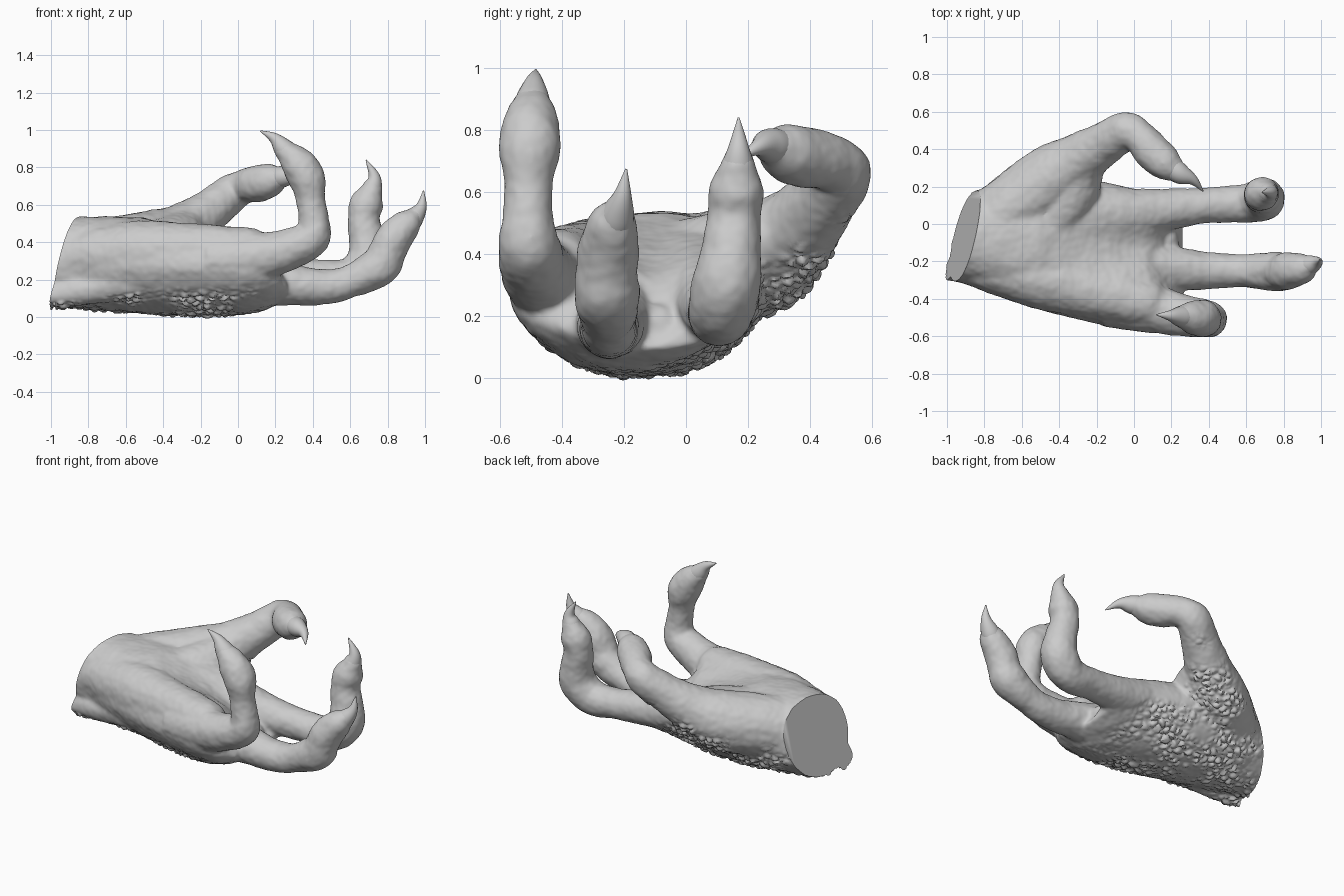
import bpy, bmesh, math
from mathutils import Vector, noise

if "Cube" in bpy.data.objects:
    bpy.data.objects.remove(bpy.data.objects["Cube"])


def spline(pts, steps=7):
    """Catmull-Rom through (x, y, z, radius) points."""
    p = [Vector(q) for q in pts]
    p = [2 * p[0] - p[1]] + p + [2 * p[-1] - p[-2]]
    out = []
    for i in range(1, len(p) - 2):
        a, b, c, d = p[i - 1:i + 3]
        for k in range(steps):
            t = k / steps
            out.append(0.5 * (2 * b + (c - a) * t + (2 * a - 5 * b + 4 * c - d) * t * t
                              + (3 * b - a - 3 * c + d) * t ** 3))
    return out + [p[-2]]


def loft(bm, rings):
    rows = [[bm.verts.new(v) for v in r] for r in rings]
    n = len(rows[0])
    for a, b in zip(rows, rows[1:]):
        for i in range(n):
            bm.faces.new((a[i], a[(i + 1) % n], b[(i + 1) % n], b[i]))
    bm.faces.new(rows[0][::-1])
    bm.faces.new(rows[-1])


def tube(bm, pts, sides=18, round_end=False):
    path = spline(pts)
    pos = [Vector(q[:3]) for q in path]
    rad = [max(q[3], 0.003) for q in path]
    if round_end:
        d, r = (pos[-1] - pos[-2]).normalized(), rad[-1]
        base = pos[-1].copy()
        for a in (25, 50, 70, 85):
            pos.append(base + d * r * math.sin(math.radians(a)))
            rad.append(r * math.cos(math.radians(a)))
    tan = (pos[1] - pos[0]).normalized()
    u = tan.orthogonal().normalized()
    rings = []
    for i, c in enumerate(pos):
        t = (pos[min(i + 1, len(pos) - 1)] - pos[max(i - 1, 0)]).normalized()
        u = (tan.rotation_difference(t) @ u).normalized()
        tan = t
        w = t.cross(u)
        rings.append([c + rad[i] * (math.cos(k * math.tau / sides) * u + math.sin(k * math.tau / sides) * w)
                      for k in range(sides)])
    loft(bm, rings)


def make_object(name, bm):
    bmesh.ops.recalc_face_normals(bm, faces=bm.faces)
    me = bpy.data.meshes.new(name)
    bm.to_mesh(me)
    bm.free()
    ob = bpy.data.objects.new(name, me)
    bpy.context.collection.objects.link(ob)
    return ob


def smooth_shade(ob, angle):
    bpy.ops.object.select_all(action='DESELECT')
    ob.select_set(True)
    bpy.context.view_layer.objects.active = ob
    bpy.ops.object.shade_smooth_by_angle(angle=math.radians(angle))


def clamp(v):
    return max(0, min(1, v))


# Palm and wrist sections: x, y min, y max, z min, z max
sections = [(-1.2, -.28, .12, .055, .53), (-.88, -.32, .17, .045, .535), (-.6, -.43, .25, .025, .535),
            (-.3, -.51, .25, .005, .515), (0, -.565, .19, .012, .485), (.12, -.55, .18, .03, .42),
            (.19, -.5, .17, .055, .33), (.26, -.4, .13, .09, .23)]
bm = bmesh.new()
rings = []
cs = [(x, (a + b) / 2, (c + d) / 2, (b - a) / 2) for x, a, b, c, d in sections]
heights = spline([(x, 0, 0, (d - c) / 2) for x, a, b, c, d in sections])
for (x, cy, cz, ry), h in zip(spline(cs), heights):
    ring = []
    cup = 0.13 * clamp((x + .5) / .5)
    keel = 1 + .5 * clamp((x + .9) / .6)
    for k in range(48):
        t = k * math.tau / 48
        c, s = math.cos(t), math.sin(t)
        y = cy + ry * math.copysign(abs(c) ** .9, c)
        z = cz + h[3] * (s ** .85 if s > 0 else -abs(s) ** keel)
        if s > 0:
            z -= cup * math.exp(-((y + .12) / .17) ** 2) * s
        ring.append((x, y, z))
    rings.append(ring)
loft(bm, rings)

# Fingers and thumb: x, y, z, radius along each bone chain
fingers = {
    "little": [(-.15, -.42, .3, .13), (.1, -.455, .32, .13), (.27, -.49, .36, .112), (.395, -.508, .425, .1),
               (.405, -.51, .52, .083), (.388, -.51, .63, .08), (.37, -.505, .74, .1), (.31, -.5, .83, .09),
               (.25, -.495, .89, .058)],
    "middle": [(0, -.2, .2, .14), (.25, -.24, .175, .115), (.45, -.25, .16, .096), (.6, -.25, .19, .09),
               (.755, -.255, .27, .108), (.795, -.255, .34, .1), (.83, -.25, .415, .1), (.905, -.235, .5, .08),
               (.945, -.22, .54, .05)],
    "index": [(0, .06, .27, .13), (.2, .08, .235, .11), (.4, .1, .215, .095), (.595, .11, .21, .106),
              (.69, .13, .295, .114), (.692, .145, .4, .1), (.672, .155, .52, .088), (.69, .163, .61, .09),
              (.715, .168, .68, .06)],
    "thumb": [(-.7, .04, .34, .19), (-.45, .235, .39, .185), (-.29, .345, .47, .145), (-.15, .435, .57, .115),
              (-.045, .495, .655, .105), (.03, .465, .695, .092), (.1, .385, .712, .1), (.18, .315, .732, .09),
              (.24, .27, .745, .05)],
}
for pts in fingers.values():
    tube(bm, pts, round_end=True)
# Webbing between finger roots, thumb mound, heel along the outer edge, wrist corner
tube(bm, [(-.05, -.34, .27, .11), (.13, -.38, .22, .07)], round_end=True)
tube(bm, [(-.05, -.09, .2, .11), (.17, -.09, .17, .07)], round_end=True)
tube(bm, [(-.45, .0, .36, .15), (-.34, .16, .4, .15), (-.28, .3, .46, .12)], round_end=True)
tube(bm, [(-1.2, -.1, .3, .1), (-.6, -.26, .345, .165), (-.3, -.34, .35, .155), (.06, -.42, .35, .13)], round_end=True)
tube(bm, [(-1.2, -.18, .12, .07), (-.95, -.235, .125, .075), (-.45, -.33, .2, .09)], round_end=True)
hand = make_object("hand", bm)

# Fuse everything into one skin
remesh = hand.modifiers.new("fuse", 'REMESH')
remesh.mode = 'VOXEL'
remesh.voxel_size = .01
soft = hand.modifiers.new("soften", 'SMOOTH')
soft.factor, soft.iterations = .5, 22
skin = bpy.data.meshes.new_from_object(hand.evaluated_get(bpy.context.evaluated_depsgraph_get()))
hand.modifiers.clear()
hand.data = skin

# Pebbled scales on the back of the hand, faint wrinkles elsewhere
bm = bmesh.new()
bm.from_mesh(skin)
bm.normal_update()
moves = []
for v in bm.verts:
    co, n = v.co, v.normal
    facing = clamp((-n.z + .35 * n.y + clamp((.2 - co.z) / .15) * .3 - .4) / .35)
    area = clamp((.2 - co.x) / .25)
    thumb_limit = clamp((.56 - co.z) / .1)
    patch = clamp(.8 + 1.8 * noise.noise(co * 5))
    m = facing * area * thumb_limit * patch
    d = .004 * noise.noise(co * 12) + .002 * noise.noise(co * 30)
    if m > 0:
        f = noise.voronoi(co * 23 + noise.noise_vector(co * 15) * .3)[0]
        d += m * (.02 * min(1, (f[1] - f[0]) * 2) - .007)
    moves.append((v, n.copy() * d))
for v, d in moves:
    v.co += d

# Slanted flat cut at the wrist
bmesh.ops.bisect_plane(bm, geom=bm.verts[:] + bm.edges[:] + bm.faces[:], plane_co=(-.905, -.06, .29),
                       plane_no=(-1, .23, .24), clear_outer=True)
bmesh.ops.holes_fill(bm, edges=[e for e in bm.edges if e.is_boundary], sides=0)
bm.to_mesh(skin)
bm.free()
smooth_shade(hand, 50)

# Curved claws
claws = {
    "little": [(.33, -.5, .82, .06), (.25, -.495, .895, .056), (.195, -.49, .955, .03), (.12, -.485, .995, .003)],
    "middle": [(.88, -.24, .46, .06), (.935, -.222, .525, .056), (.98, -.205, .59, .03), (.992, -.193, .675, .003)],
    "index": [(.69, .163, .6, .06), (.715, .168, .68, .056), (.728, .17, .75, .032), (.685, .17, .84, .003)],
    "thumb": [(.16, .33, .735, .06), (.245, .27, .75, .056), (.315, .235, .745, .028), (.37, .175, .71, .003)],
}
for name, pts in claws.items():
    bm = bmesh.new()
    tube(bm, pts, sides=20)
    smooth_shade(make_object(name + "_claw", bm), 60)
